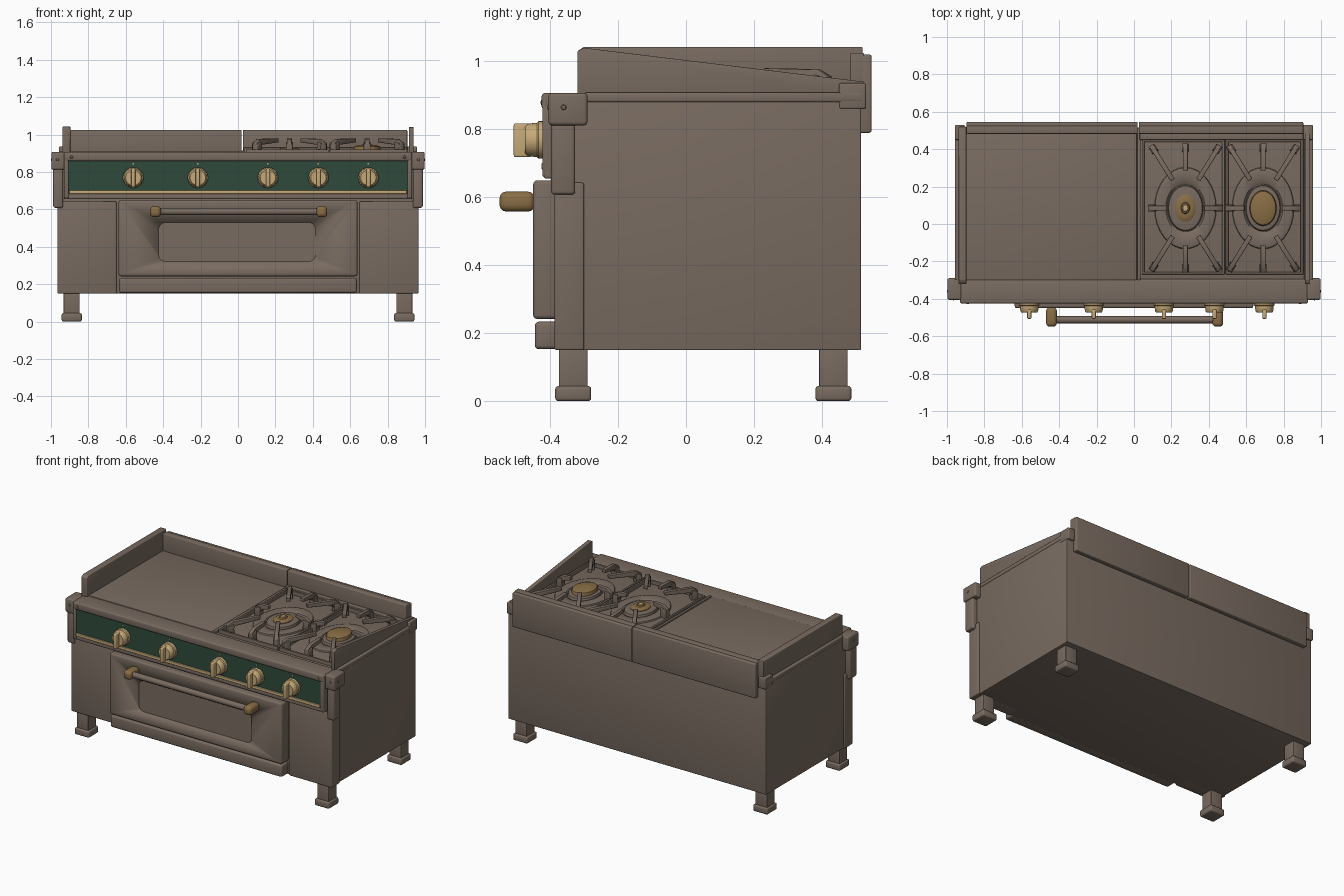
import bpy, bmesh, math
from mathutils import Matrix, Vector

if "Cube" in bpy.data.objects:
    bpy.data.objects.remove(bpy.data.objects["Cube"])


def material(name, rgb):
    m = bpy.data.materials.new(name)
    m.use_nodes = True
    m.diffuse_color = (*rgb, 1)
    bsdf = m.node_tree.nodes["Principled BSDF"]
    bsdf.inputs["Base Color"].default_value = (*rgb, 1)
    bsdf.inputs["Roughness"].default_value = 0.6
    return m


STEEL = material("warm grey steel", (0.19, 0.147, 0.118))
GREEN = material("dark green enamel", (0.028, 0.068, 0.045))
BRASS = material("pale brass", (0.56, 0.4, 0.19))
BRONZE = material("dark brass", (0.25, 0.155, 0.06))


def finish(name, bm, mat, bevel=0.0):
    bmesh.ops.recalc_face_normals(bm, faces=bm.faces)
    mesh = bpy.data.meshes.new(name)
    bm.to_mesh(mesh)
    bm.free()
    mesh.materials.append(mat)
    ob = bpy.data.objects.new(name, mesh)
    bpy.context.collection.objects.link(ob)
    bpy.ops.object.select_all(action="DESELECT")
    ob.select_set(True)
    bpy.context.view_layer.objects.active = ob
    if bevel:
        mod = ob.modifiers.new("Bevel", "BEVEL")
        mod.width, mod.segments = bevel, 3
        bpy.ops.object.modifier_apply(modifier=mod.name)
    bpy.ops.object.shade_smooth_by_angle(angle=math.radians(35))
    return ob


def box(name, x, y, z, mat=STEEL, bevel=0.006):
    bm = bmesh.new()
    bmesh.ops.create_cube(bm, size=1)
    spans = (x, y, z)
    size = Matrix.Diagonal([b - a for a, b in spans] + [1])
    mid = Matrix.Translation([(a + b) / 2 for a, b in spans])
    bm.transform(mid @ size)
    return finish(name, bm, mat, bevel)


def prism(name, profile, width, matrix, mat=STEEL, bevel=0.0):
    """Profile in local y, z; thickness along local x."""
    bm = bmesh.new()
    face = bm.faces.new([bm.verts.new((-width / 2, u, v)) for u, v in profile])
    out = bmesh.ops.extrude_face_region(bm, geom=[face])
    moved = [g for g in out["geom"] if isinstance(g, bmesh.types.BMVert)]
    bmesh.ops.translate(bm, verts=moved, vec=(width, 0, 0))
    bm.transform(matrix)
    return finish(name, bm, mat, bevel)


def turned(name, profile, matrix, mat, steps=32):
    """Lathe a (radius, height) profile around local z."""
    bm = bmesh.new()
    verts = [bm.verts.new((r, 0, h)) for r, h in profile]
    edges = [bm.edges.new(pair) for pair in zip(verts, verts[1:])]
    bmesh.ops.spin(bm, geom=verts + edges, axis=(0, 0, 1), cent=(0, 0, 0),
                   angle=math.tau, steps=steps)
    bmesh.ops.remove_doubles(bm, verts=bm.verts, dist=0.0002)
    bm.transform(matrix)
    return finish(name, bm, mat)


def rounded_rect(w, h, r, n=6):
    pts = []
    for k, (sx, sy) in enumerate([(1, 1), (-1, 1), (-1, -1), (1, -1)]):
        for i in range(n + 1):
            a = math.pi / 2 * (k + i / n)
            pts.append((sx * (w / 2 - r) + r * math.cos(a), sy * (h / 2 - r) + r * math.sin(a)))
    return pts


T = Matrix.Translation
TO_FRONT = Matrix.Rotation(math.pi / 2, 4, "X")
TO_SIDE = Matrix.Rotation(math.pi / 2, 4, "Y")

# Cabinet
box("cabinet", (-0.955, 0.955), (-0.375, 0.515), (0.15, 0.897), bevel=0.004)
for s, side in ((-1, "right"), (1, "left")):
    box(side + "_front_panel", sorted((s * 0.65, s * 0.965)), (-0.387, -0.30), (0.15, 0.643))
    for y, end in ((-0.332, "front"), (0.434, "back")):
        leg = f"{end}_{side}_leg"
        box(leg, sorted((s * 0.847, s * 0.933)), (y - 0.042, y + 0.042), (0.03, 0.16), bevel=0.004)
        box(leg + "_foot", sorted((s * 0.835, s * 0.943)), (y - 0.053, y + 0.053), (0, 0.045), bevel=0.01)
    # Corner bracket with rivets
    box(side + "_bracket_block", sorted((s * 0.922, s * 0.998)), (-0.405, -0.29), (0.812, 0.907), bevel=0.01)
    box(side + "_bracket_strap", sorted((s * 0.935, s * 0.988)), (-0.397, -0.326), (0.608, 0.83), bevel=0.01)
    rivet = [(0, 0.004), (0.006, 0.003), (0.009, 0)]
    turned(side + "_bracket_rivet", rivet, T((s * 0.965, -0.404, 0.865)) @ TO_FRONT, STEEL, 12)
    turned(side + "_bracket_side_rivet", rivet,
           T((s * 0.997, -0.36, 0.865)) @ Matrix.Rotation(s * math.pi / 2, 4, "Y"), STEEL, 12)
    turned(side + "_panel_rivet", rivet, T((s * 0.89, -0.424, 0.879)) @ TO_FRONT, STEEL, 12)

# Oven door with a recessed window, and the kick panel
door = box("oven_door", (-0.638, 0.638), (-0.45, -0.37), (0.242, 0.65), bevel=0.012)
cutter = prism("window_cutter", rounded_rect(0.84, 0.21, 0.04), 0.016,
               T((-0.005, -0.45, 0.425)) @ Matrix.Rotation(math.pi / 2, 4, "Z"))
cutter.hide_render = True
bpy.context.view_layer.objects.active = door
cut = door.modifiers.new("Window", "BOOLEAN")
cut.operation, cut.object, cut.solver = "DIFFERENCE", cutter, "EXACT"
bpy.ops.object.modifier_apply(modifier=cut.name)
bpy.data.objects.remove(cutter)
box("kick_panel", (-0.635, 0.635), (-0.445, -0.37), (0.153, 0.234), bevel=0.012)

# Door handle
turned("handle_bar", [(0, -0.43), (0.019, -0.43), (0.019, 0.43), (0, 0.43)],
       T((0.005, -0.512, 0.588)) @ TO_SIDE, STEEL)
for x, side in ((-0.441, "right"), (0.448, "left")):
    box(side + "_handle_cap", (x - 0.029, x + 0.029), (-0.549, -0.445), (0.558, 0.617), BRONZE, 0.02)

# Control panel
box("control_housing", (-0.93, 0.93), (-0.41, -0.30), (0.655, 0.9))
box("control_top_rim", (-0.93, 0.93), (-0.425, -0.295), (0.858, 0.907), bevel=0.01)
box("control_bottom_rim", (-0.93, 0.93), (-0.418, -0.37), (0.655, 0.683))
for s, side in ((-1, "right"), (1, "left")):
    box(side + "_control_rim", sorted((s * 0.905, s * 0.93)), (-0.423, -0.37), (0.66, 0.89))
box("green_fascia", (-0.905, 0.905), (-0.415, -0.408), (0.695, 0.859), GREEN, 0)
box("brass_trim", (-0.903, 0.903), (-0.426, -0.405), (0.682, 0.701), BRASS, 0.004)

# Knobs
knob_profile = [(0, 0), (0.055, 0), (0.055, 0.022), (0.05, 0.027), (0.05, 0.034),
                (0.047, 0.055), (0.041, 0.062), (0, 0.062)]
for i, x in enumerate((-0.56, -0.215, 0.16, 0.43, 0.697)):
    turned(f"knob_{i + 1}", knob_profile, T((x, -0.412, 0.769)) @ TO_FRONT, BRASS)
    box(f"knob_grip_{i + 1}", (x - 0.011, x + 0.011), (-0.507, -0.455), (0.718, 0.818), BRASS, 0.006)
    box(f"knob_mark_{i + 1}", (x - 0.004, x + 0.004), (-0.419, -0.41), (0.839, 0.847), BRASS, 0)

# Side guards: full height on the griddle side, sloping on the burner side
prism("right_guard", [(-0.32, 0.89), (0.52, 0.89), (0.52, 1.043), (-0.30, 1.043), (-0.32, 1.03)],
      0.042, T((-0.917, 0, 0)), bevel=0.005)
prism("left_guard", [(-0.32, 0.89), (0.525, 0.89), (0.525, 0.94), (-0.30, 1.04), (-0.32, 1.03)],
      0.026, T((0.926, 0, 0)), bevel=0.004)
for s, side in ((-1, "right"), (1, "left")):
    box(side + "_guard_base", sorted((s * 0.91, s * 0.958)), (-0.30, 0.52), (0.88, 0.908))
    box(side + "_guard_tail", sorted((s * 0.905, s * 0.957)), (0.45, 0.53), (0.86, 0.936))

# Back splash in two lengths
for name, x in (("griddle", (-0.895, 0.02)), ("burner", (0.026, 0.905))):
    box(name + "_back_splash", x, (0.482, 0.525), (0.88, 1.025))
    box(name + "_back_cover", x, (0.51, 0.546), (0.79, 1.02))
box("burner_back_step", (0.03, 0.905), (0.45, 0.49), (0.89, 0.93), bevel=0.004)

# Griddle
box("griddle_plate", (-0.897, 0.015), (-0.30, 0.485), (0.885, 0.91), bevel=0.004)
box("griddle_divider", (0.018, 0.036), (-0.30, 0.485), (0.885, 0.914), bevel=0.004)

# Burners: frame, pan rings, cap and eight grate arms each
ARMS = [((0, 0.345), (0, 0.2)), ((0.2, 0), (0.1, 0)), ((0.183, 0.335), (0.068, 0.15))]
ARMS = {(tuple((sx * u, sy * v) for u, v in arm)) for arm in ARMS for sx in (-1, 1) for sy in (-1, 1)}
CAPS = ([(0, 0.935), (0.02, 0.935), (0.024, 0.929), (0.042, 0.929), (0.055, 0.92), (0.055, 0.9)],
        [(0, 0.947), (0.05, 0.944), (0.068, 0.936), (0.072, 0.926), (0.072, 0.9)])
for i, (cx, x0, x1) in enumerate(((0.275, 0.042, 0.484), (0.69, 0.49, 0.905))):
    tag = f"burner_{i + 1}"
    for y in ((-0.27, -0.256), (0.438, 0.452)):
        box(tag + "_frame_rail", (x0, x1), y, (0.885, 0.921), bevel=0.004)
    for x in ((x0, x0 + 0.014), (x1 - 0.014, x1)):
        box(tag + "_frame_side", x, (-0.27, 0.452), (0.885, 0.921), bevel=0.004)
    oval = T((cx, 0.085, 0)) @ Matrix.Diagonal((1, 1.32, 1, 1))
    turned(tag + "_pan", [(0.095, 0.895), (0.105, 0.905), (0.15, 0.91), (0.163, 0.905), (0.167, 0.893)],
           oval, STEEL)
    turned(tag + "_collar", [(0, 0.916), (0.075, 0.916), (0.09, 0.912), (0.095, 0.893)], oval, STEEL)
    turned(tag + "_cap", CAPS[i], oval, BRONZE)
    if i == 0:
        turned(tag + "_jet", [(0, 0.941), (0.013, 0.939), (0.017, 0.933)], oval, BRASS, 16)
    for outer, inner in sorted(ARMS):
        a, b = Vector((*outer, 0)), Vector((*inner, 0))
        d = b - a
        n = d.length
        place = T(Vector((cx, 0.085, 0)) + a) @ Matrix.Rotation(math.atan2(-d.x, d.y), 4, "Z")
        prism(tag + "_grate_arm", [(0, 0.893), (0.03, 0.893), (0.05, 0.945), (n, 0.958), (n, 0.98),
                                   (0.035, 0.976), (0, 0.955)], 0.026, place, bevel=0.003)
        prism(tag + "_grate_foot", [(0, 0.893), (0.045, 0.893), (0.04, 0.962), (0, 0.948)],
              0.038, place, bevel=0.004)
